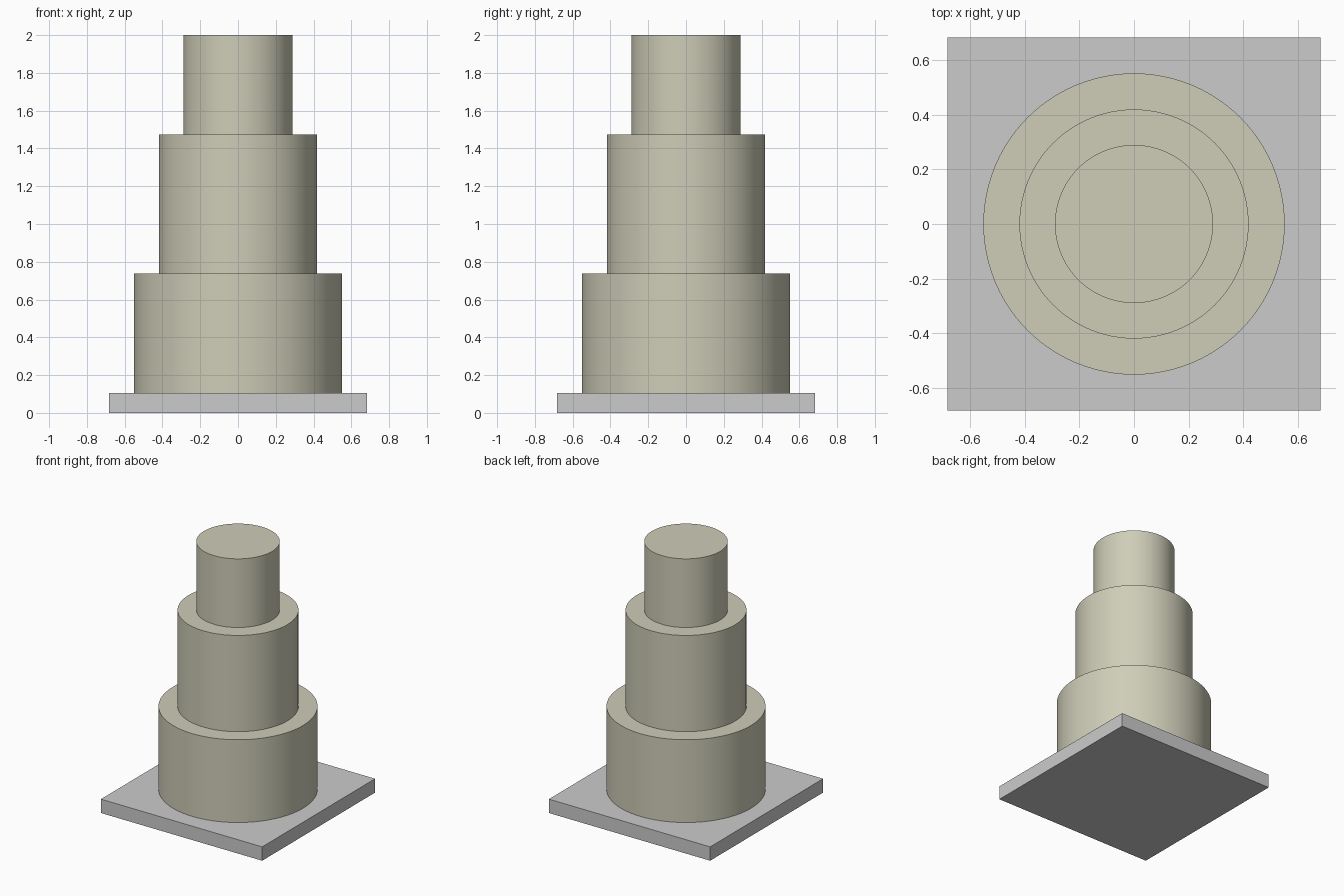
import bpy

if "Cube" in bpy.data.objects:
    bpy.data.objects.remove(bpy.data.objects["Cube"])

cream = bpy.data.materials.new("cream_icing")
cream.diffuse_color = (0.62, 0.61, 0.48, 1)
cream.use_nodes = True
cream.node_tree.nodes["Principled BSDF"].inputs["Base Color"].default_value = cream.diffuse_color


def tier(name, radius, z0, z1):
    bpy.ops.mesh.primitive_cylinder_add(vertices=96, radius=radius, depth=z1 - z0,
                                        location=(0, 0, (z0 + z1) / 2))
    ob = bpy.context.object
    ob.name = name
    ob.data.materials.append(cream)
    bpy.ops.object.shade_smooth_by_angle()


# Square board
BOARD_TOP = 0.106
bpy.ops.mesh.primitive_cube_add(size=1, location=(0, 0, BOARD_TOP / 2))
board = bpy.context.object
board.name = "cake_board"
board.scale = (1.364, 1.364, BOARD_TOP)

# Three stacked round tiers
tier("bottom_tier", 0.551, BOARD_TOP, 0.739)
tier("middle_tier", 0.419, 0.739, 1.475)
tier("top_tier", 0.289, 1.475, 2.0)

# Blank label lying on the front left corner of the board
bpy.ops.mesh.primitive_plane_add(size=1, location=(-0.44, -0.516, BOARD_TOP + 0.001))
label = bpy.context.object
label.name = "blank_label"
label.scale = (0.325, 0.165, 1)
